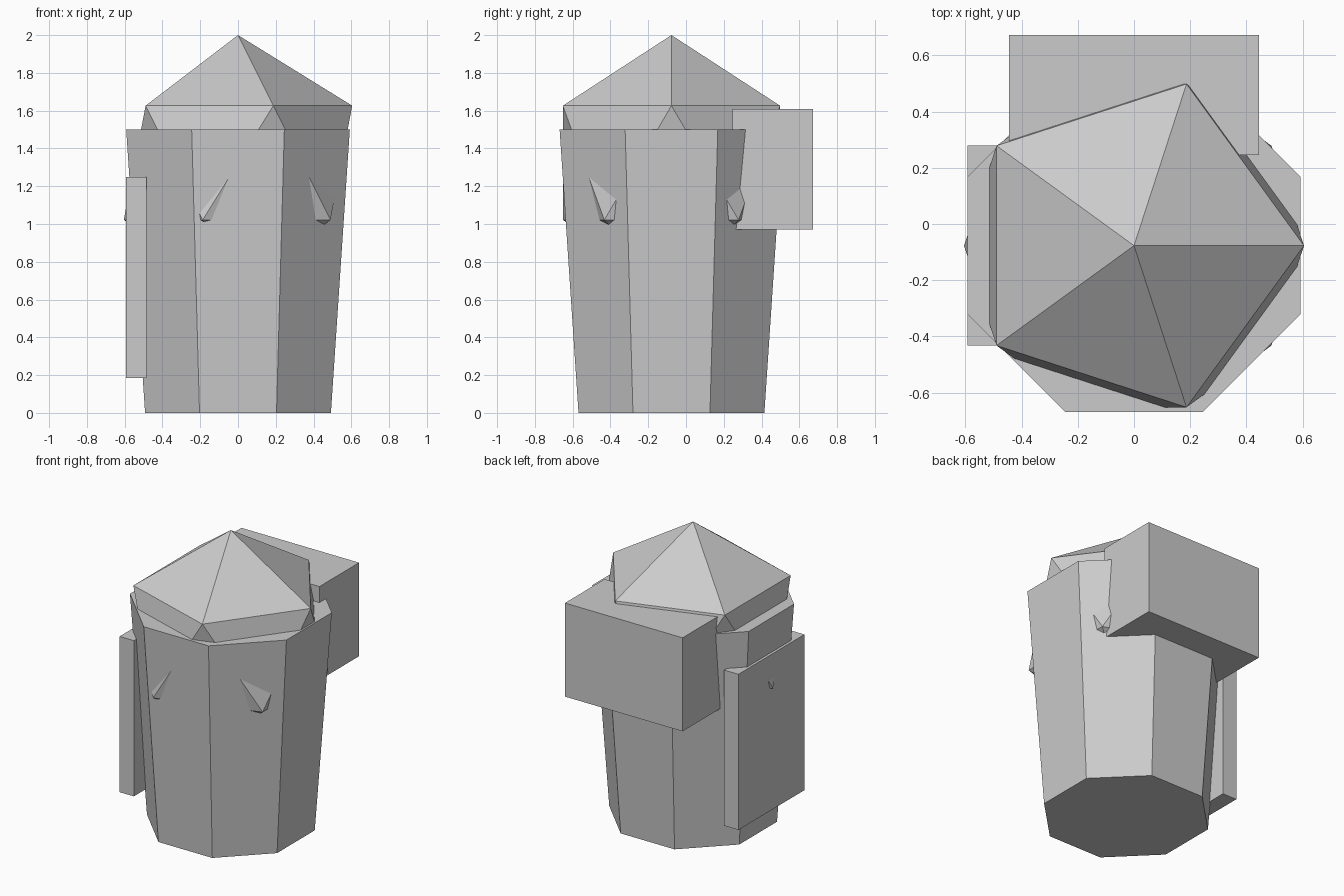
import bpy, math

if "Cube" in bpy.data.objects:
    bpy.data.objects.remove(bpy.data.objects["Cube"])

CY = -0.077  # y of the shared body/head axis

grey = bpy.data.materials.new("light grey")
grey.diffuse_color = (0.6, 0.6, 0.6, 1)
grey.use_nodes = True
grey.node_tree.nodes["Principled BSDF"].inputs["Base Color"].default_value = grey.diffuse_color


def finish(name):
    ob = bpy.context.object
    ob.name = name
    ob.data.materials.clear()
    ob.data.materials.append(grey)
    return ob


def box(name, lo, hi):
    bpy.ops.mesh.primitive_cube_add(size=1, location=[(a + b) / 2 for a, b in zip(lo, hi)])
    ob = finish(name)
    ob.scale = [b - a for a, b in zip(lo, hi)]
    bpy.ops.object.transform_apply(location=False, rotation=False, scale=True)


# Tapered octagonal body, flat sides to the front
k = 1 / math.cos(math.pi / 8)
bpy.ops.mesh.primitive_cone_add(vertices=8, radius1=0.492 * k, radius2=0.592 * k,
                                depth=1.5, location=(0, CY, 0.75),
                                rotation=(0, 0, math.pi / 8))
body = finish("body")
bpy.ops.object.transform_apply(location=False, rotation=True, scale=False)
# keep a flat side facing the front whatever the primitive's start angle
if abs(min(v.co.y for v in body.data.vertices) + 0.592) > 0.01:
    body.rotation_euler.z = math.pi / 8

# Faceted head: its lower corners poke out through the body
bpy.ops.mesh.primitive_ico_sphere_add(subdivisions=1, radius=0.676,
                                      location=(0, CY, 1.324))
finish("head")

# Back pack and side panel
box("back_pack", (-0.445, 0.245, 0.97), (0.445, 0.673, 1.61))
box("side_panel", (-0.593, -0.433, 0.185), (-0.485, 0.28, 1.25))
